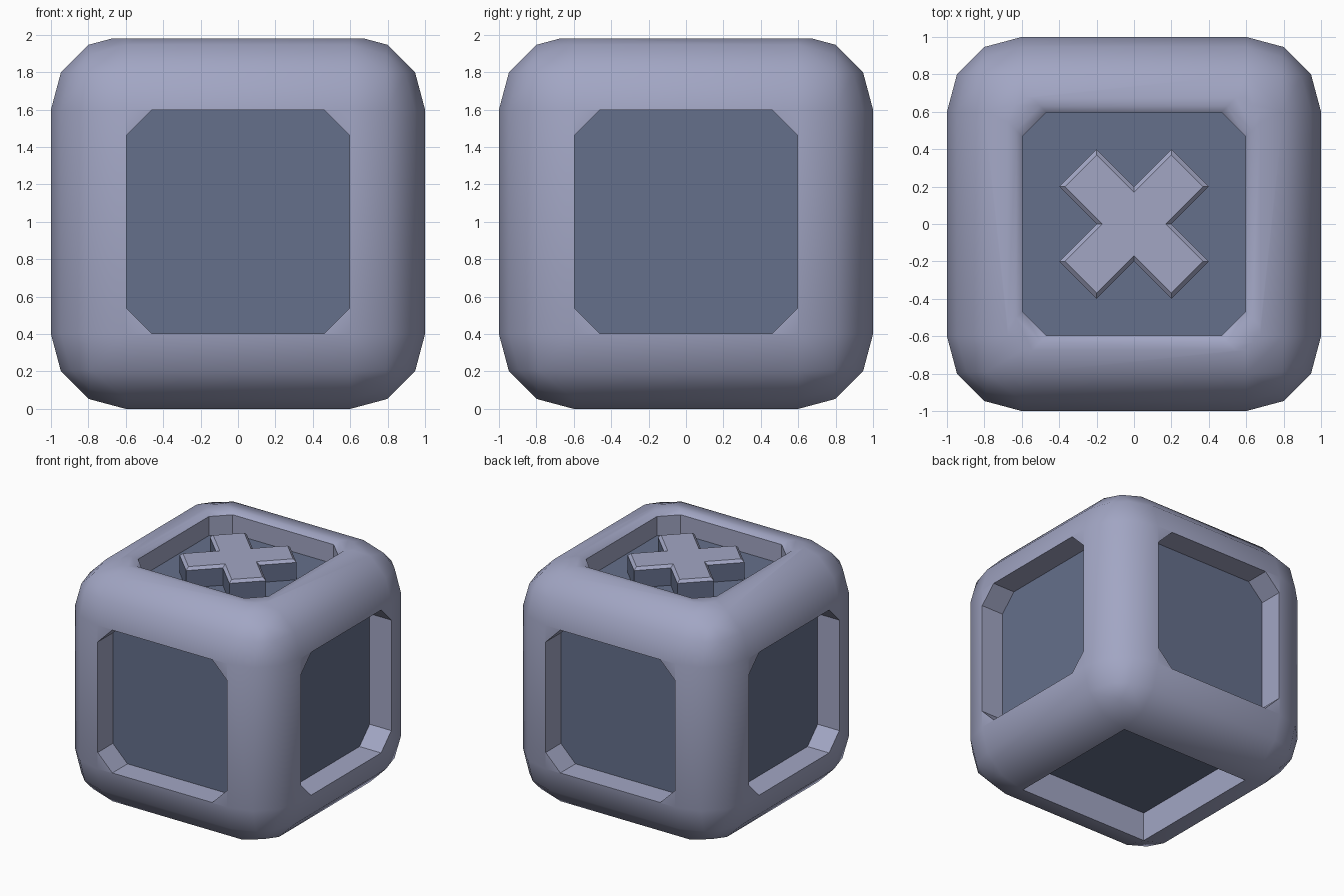
import bpy, bmesh, math
from mathutils import Matrix

if "Cube" in bpy.data.objects:
    bpy.data.objects.remove(bpy.data.objects["Cube"])


def material(name, rgb):
    m = bpy.data.materials.new(name)
    m.diffuse_color = (*rgb, 1)
    m.use_nodes = True
    m.node_tree.nodes["Principled BSDF"].inputs["Base Color"].default_value = m.diffuse_color
    return m


BODY = material("pale_lavender", (0.36, 0.38, 0.55))
PANEL = material("slate_blue", (0.13, 0.16, 0.26))


def make_object(name, bm):
    bmesh.ops.recalc_face_normals(bm, faces=bm.faces)
    mesh = bpy.data.meshes.new(name)
    bm.to_mesh(mesh)
    bm.free()
    mesh.materials.append(BODY)
    mesh.materials.append(PANEL)
    ob = bpy.data.objects.new(name, mesh)
    bpy.context.collection.objects.link(ob)
    return ob


def loft(name, rings, matrix=Matrix()):
    """Skin a stack of equal-length (outline, z) rings and cap both ends."""
    bm = bmesh.new()
    loops = [[bm.verts.new((x, y, z)) for x, y in pts] for pts, z in rings]
    for a, b in zip(loops, loops[1:]):
        for i in range(len(a)):
            j = (i + 1) % len(a)
            bm.faces.new((a[i], a[j], b[j], b[i]))
    bm.faces.new(loops[0])
    bm.faces.new(loops[-1])
    bm.transform(matrix)
    return make_object(name, bm)


def square(h, cut=0.0):
    if not cut:
        return [(h, h), (-h, h), (-h, -h), (h, -h)]
    c = h - cut
    return [(h, -c), (h, c), (c, h), (-c, h), (-h, c), (-h, -c), (-c, -h), (c, -h)]


# Rounded cube body
bm = bmesh.new()
bmesh.ops.create_cube(bm, size=2)
bmesh.ops.bevel(bm, geom=bm.edges[:], offset=0.4, segments=3, profile=0.5,
                affect='EDGES')
bm.transform(Matrix.Translation((0, 0, 1)))
body = make_object("cube_body", bm)

# Recess cutters: four sides, bottom, and top with a chamfered rim
cutters = []
H = 0.597
up = Matrix.Translation((0, 0, 1))
for k in range(4):
    m = up @ Matrix.Rotation(k * math.pi / 2, 4, 'Z') @ Matrix.Rotation(math.pi / 2, 4, 'X')
    cutters.append(loft("side_cutter", [(square(H, 0.135), 0.8), (square(H, 0.135), 1.2)], m))
cutters.append(loft("bottom_cutter", [(square(H), -0.2), (square(H), 0.24)]))
cutters.append(loft("top_cutter", [
    (square(H, 0.13), 1.79), (square(H, 0.13), 1.95), (square(0.63, 0.13), 1.98),
    (square(1.5, 0.13), 1.98), (square(1.5, 0.13), 2.3)]))
bpy.context.view_layer.objects.active = body
for c in cutters:
    c.hide_render = True
    mod = body.modifiers.new("recess", 'BOOLEAN')
    mod.operation = 'DIFFERENCE'
    mod.solver = 'EXACT'
    mod.object = c
    bpy.ops.object.modifier_apply(modifier=mod.name)
for c in cutters:
    bpy.data.objects.remove(c)

# Recess floors take the dark colour
for p in body.data.polygons:
    n, c = p.normal, p.center.copy()
    c.z -= 1
    floor = max(abs(v) for v in n) > 0.99 and 0.7 < abs(c.dot(n)) < 0.85
    p.material_index = 1 if floor else 0

# Raised cross with a chamfered top edge
def cross(inset):
    w, l = 0.1414 - inset, 0.4243 - inset
    pts = []
    for k in range(4):
        a = math.pi / 4 + k * math.pi / 2
        for x, y in ((l, -w), (l, w), (w, w)):
            pts.append((x * math.cos(a) - y * math.sin(a), x * math.sin(a) + y * math.cos(a)))
    return pts


mark = loft("raised_cross", [(cross(0), 1.78), (cross(0), 1.935), (cross(0.022), 1.957)])
for p in mark.data.polygons:
    p.material_index = 0 if p.normal.z > 0.3 else 1

# Smooth the rounded body, keep recess edges sharp
bpy.ops.object.select_all(action='DESELECT')
body.select_set(True)
bpy.context.view_layer.objects.active = body
bpy.ops.object.shade_smooth_by_angle(angle=math.radians(38))
